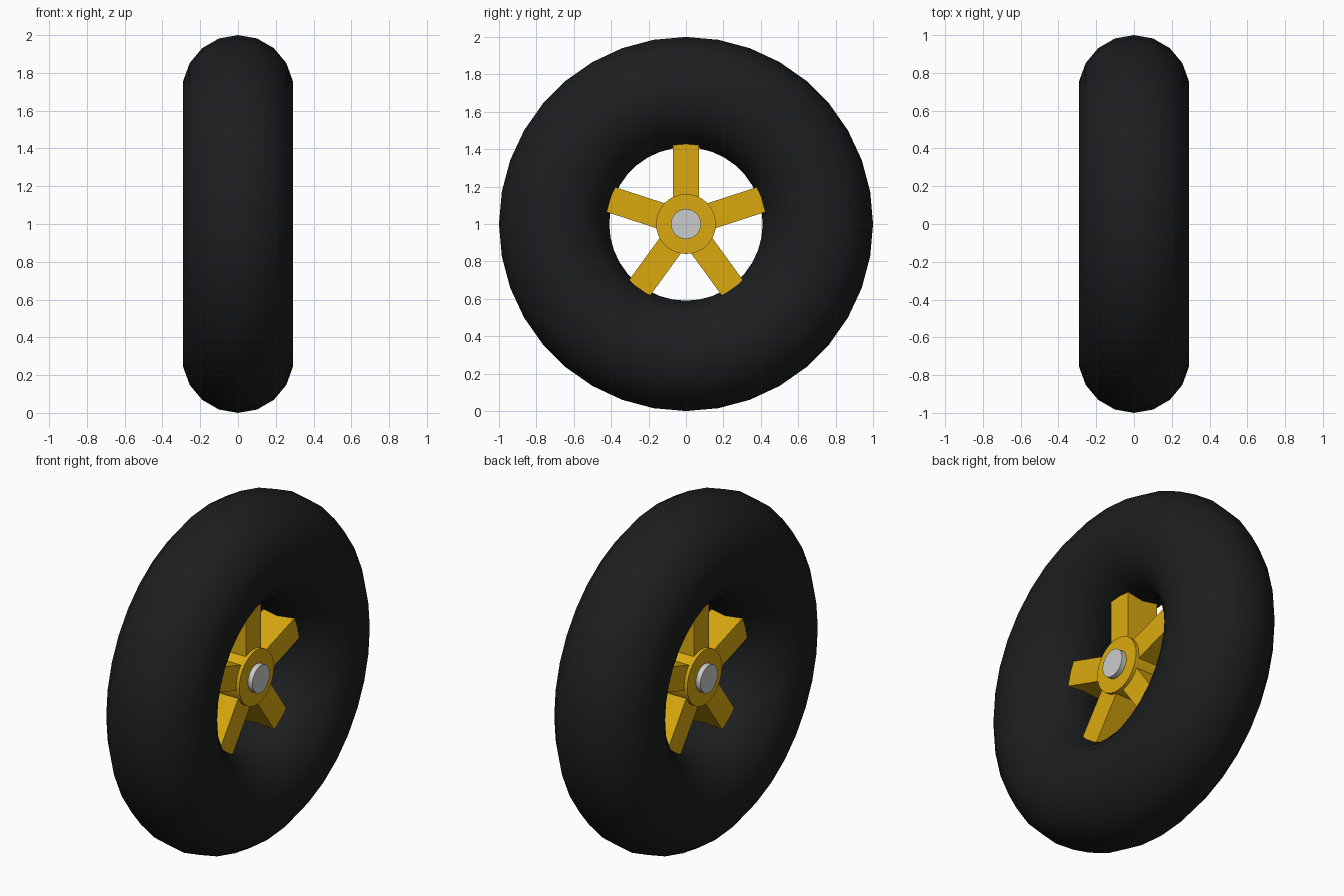
import bpy
import math
from mathutils import Matrix

if "Cube" in bpy.data.objects:
    bpy.data.objects.remove(bpy.data.objects["Cube"])

CENTRE = (0, 0, 1)


def material(name, colour):
    m = bpy.data.materials.new(name)
    m.diffuse_color = (*colour, 1)
    m.use_nodes = True
    m.node_tree.nodes["Principled BSDF"].inputs["Base Color"].default_value = m.diffuse_color
    return m


def finish(obj, name, mat=None):
    obj.name = name
    if mat:
        obj.data.materials.append(mat)
    return obj


def disc(name, radius, depth, mat=None):
    # Cylinder along the x axis, centred on the wheel
    bpy.ops.mesh.primitive_cylinder_add(vertices=32, radius=radius, depth=depth,
                                        location=CENTRE, rotation=(0, math.pi / 2, 0))
    bpy.ops.object.shade_smooth_by_angle(angle=math.radians(30))
    return finish(bpy.context.object, name, mat)


rubber = material("black_rubber", (0.012, 0.013, 0.014))
gold = material("gold_paint", (0.70, 0.40, 0.005))

# Tyre
bpy.ops.mesh.primitive_torus_add(major_radius=0.705, minor_radius=0.295,
                                 major_segments=36, minor_segments=18,
                                 location=CENTRE, rotation=(0, math.pi / 2, 0))
bpy.ops.object.shade_smooth()
finish(bpy.context.object, "tyre", rubber)

# Hub and axle
disc("hub", 0.16, 0.24, gold)
disc("axle", 0.08, 0.30)

# Five spokes running from the hub into the tyre
INNER, OUTER = 0.10, 0.47
for i in range(5):
    bpy.ops.mesh.primitive_cube_add(size=1)
    spoke = finish(bpy.context.object, f"spoke_{i + 1}", gold)
    spoke.matrix_world = (Matrix.Translation(CENTRE)
                          @ Matrix.Rotation(math.tau * i / 5, 4, 'X')
                          @ Matrix.Translation((0, 0, (INNER + OUTER) / 2))
                          @ Matrix.Diagonal((0.20, 0.14, OUTER - INNER, 1)))
